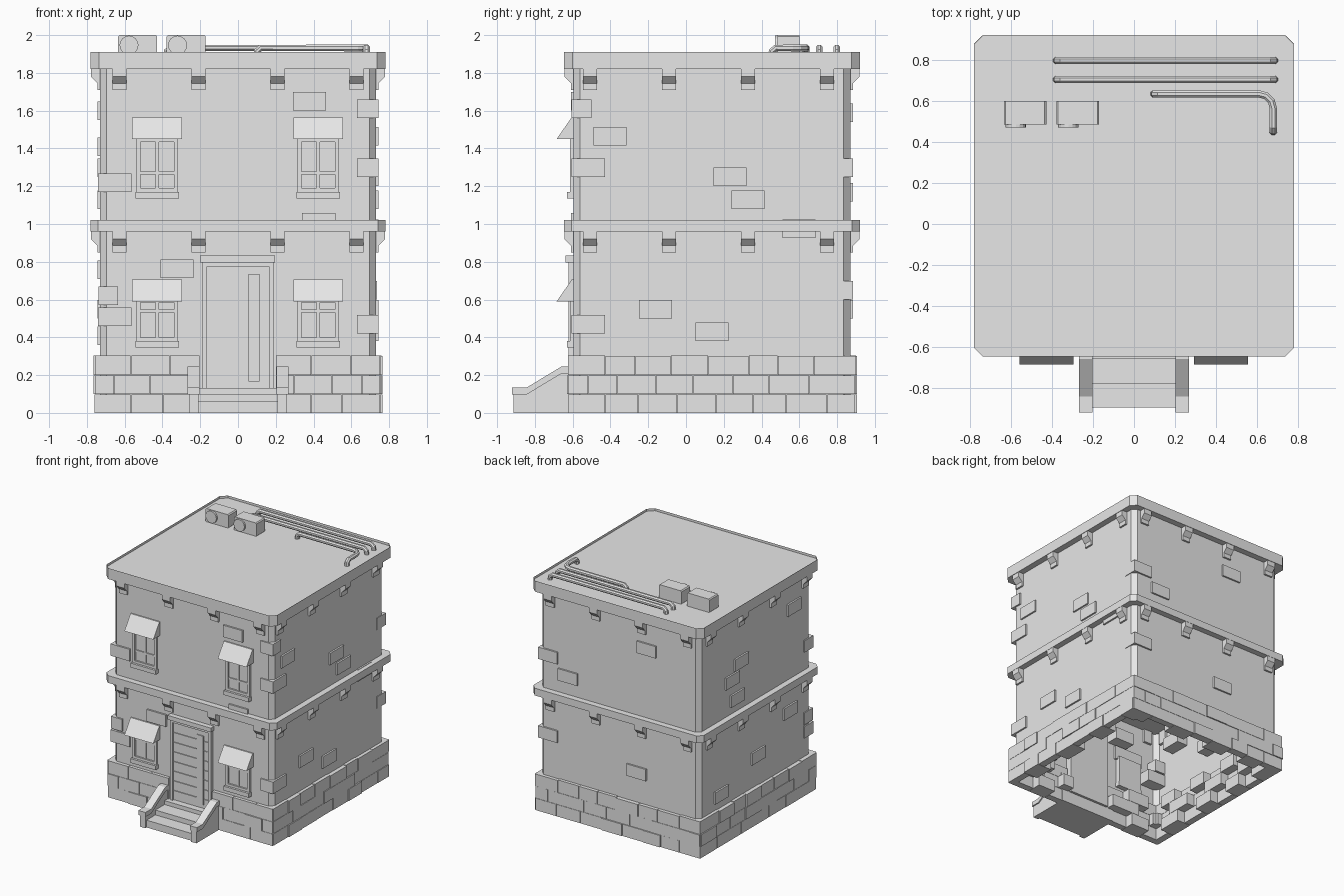
import bpy, bmesh, math, random
from mathutils import Vector

random.seed(4)
if "Cube" in bpy.data.objects:
    bpy.data.objects.remove(bpy.data.objects["Cube"], do_unlink=True)

stone = bpy.data.materials.new("plain_grey")
stone.use_nodes = True
GREY = (0.8, 0.8, 0.8, 1)
stone.diffuse_color = GREY
stone.node_tree.nodes["Principled BSDF"].inputs["Base Color"].default_value = GREY

# Wall planes
WX, FRONT, BACK = 0.73, -0.595, 0.87


def finish(bm, name):
    bmesh.ops.recalc_face_normals(bm, faces=bm.faces)
    mesh = bpy.data.meshes.new(name)
    bm.to_mesh(mesh)
    bm.free()
    mesh.materials.append(stone)
    obj = bpy.data.objects.new(name, mesh)
    bpy.context.collection.objects.link(obj)
    return obj


def loft(bm, ring_a, ring_b, cap_a=True, cap_b=True):
    """Solid between two matching rings; returns the second cap."""
    a = [bm.verts.new(p) for p in ring_a]
    b = [bm.verts.new(p) for p in ring_b]
    n = len(a)
    for i in range(n):
        j = (i + 1) % n
        bm.faces.new((a[i], a[j], b[j], b[i]))
    if cap_a:
        bm.faces.new(a[::-1])
    return bm.faces.new(b) if cap_b else None


def box(bm, x0, x1, y0, y1, z0, z1):
    ring = [(x0, y0), (x1, y0), (x1, y1), (x0, y1)]
    loft(bm, [(x, y, z0) for x, y in ring], [(x, y, z1) for x, y in ring])


def extrude_x(bm, profile, x0, x1):
    loft(bm, [(x0, y, z) for y, z in profile], [(x1, y, z) for y, z in profile])


def outline(out, c):
    """Building footprint with cut corners, grown by out."""
    x, y0, y1 = WX + out, FRONT - out, BACK + out
    return [(-x + c, y0), (x - c, y0), (x, y0 + c), (x, y1 - c),
            (x - c, y1), (-x + c, y1), (-x, y1 - c), (-x, y0 + c)]


def storey(name, out, c, z0, z1, bottom=True, top=True):
    bm = bmesh.new()
    ring = outline(out, c)
    cap = loft(bm, [(x, y, z0) for x, y in ring], [(x, y, z1) for x, y in ring], bottom, top)
    return bm, cap


def place(side, u, out, z):
    """Point on a wall: u along it, out away from it."""
    return {"front": (u, FRONT - out, z), "back": (u, BACK + out, z),
            "right": (WX + out, u, z), "left": (-WX - out, u, z)}[side]


def brick(bm, side, u0, u1, z0, z1, out, depth=0.1):
    corners = [(u0, z0), (u1, z0), (u1, z1), (u0, z1)]
    loft(bm, [place(side, u, -depth, z) for u, z in corners],
         [place(side, u, out, z) for u, z in corners])


# Walls, open underneath, with a ledge between the storeys
for name, z0, z1 in (("lower_walls", 0, 0.97), ("upper_walls", 1.01, 1.83)):
    bm, _ = storey(name, 0, 0.035, z0, z1, False, False)
    finish(bm, name)
bm, _ = storey("middle_ledge", 0.05, 0.04, 0.96, 1.02)
finish(bm, "middle_ledge")

# Roof slab with a raised rim
bm, cap = storey("roof_slab", 0.052, 0.045, 1.82, 1.91)
bmesh.ops.inset_region(bm, faces=[cap], thickness=0.033)
bmesh.ops.translate(bm, verts=cap.verts, vec=(0, 0, -0.02))
finish(bm, "roof_slab")

# Brackets under both ledges
PROFILE = [(-0.02, 0), (0.048, 0), (0.048, -0.04), (0.015, -0.075), (0.015, -0.11), (-0.02, -0.11)]
for name, top in (("lower_brackets", 0.96), ("upper_brackets", 1.82)):
    bm = bmesh.new()
    for side in ("front", "back", "left", "right"):
        mid = 0 if side in ("front", "back") else 0.12
        for i in range(4):
            u = mid + (i - 1.5) * 0.418
            loft(bm, [place(side, u - 0.037, o, top + z) for o, z in PROFILE],
                 [place(side, u + 0.037, o, top + z) for o, z in PROFILE])
    finish(bm, name)

# Plinth: three staggered courses of bricks
bm = bmesh.new()
spans = [("front", -0.755, -0.2), ("front", 0.2, 0.755), ("back", -0.755, 0.755),
         ("left", -0.615, 0.89), ("right", -0.615, 0.89)]
for side, start, end in spans:
    for row in range(3):
        u = start
        length = 0.1 if row == 1 else 0.19
        k = row
        while u < end - 0.01:
            stop = u + length
            if end - stop < 0.07:
                stop = end
            out = 0.026 + random.choice((0, 0, 0.003, 0.008))
            top = row * 0.1 + 0.1 + (random.choice((0, 0.004)) if row == 2 else -0.002)
            brick(bm, side, u, stop - 0.003, row * 0.1, top, out, 0.1 if k % 2 else 0.03)
            u = stop
            length = random.uniform(0.15, 0.22)
            k += 1
finish(bm, "plinth_bricks")

# Single bricks standing proud of the walls: left/lower corner of each
LOOSE = {
    "front": [(0.29, 1.6), (0.34, 0.96), (-0.41, 0.715), (-0.74, 1.17), (-0.74, 0.46)],
    "right": [(-0.49, 1.415), (-0.605, 1.25), (0.145, 1.2), (0.24, 1.08), (0.51, 0.925),
              (-0.25, 0.5), (0.05, 0.38), (-0.605, 0.42)],
    "back": [(-0.34, 1.54), (0.38, 1.12), (-0.25, 0.5), (0.56, 1.25), (0.56, 0.6)],
    "left": [(0.24, 1.36), (0.36, 1.25), (0.29, 1.08), (0.02, 0.5), (-0.45, 1.55),
             (-0.4, 0.71), (0.5, 0.36)],
}
bm = bmesh.new()
for side, spots in LOOSE.items():
    for u, z in spots:
        brick(bm, side, u, u + 0.175, z, z + 0.098, 0.014)
brick(bm, "front", -0.738, -0.635, 0.57, 0.67, 0.014)
brick(bm, "right", -0.605, -0.5, 1.56, 1.658, 0.014)
finish(bm, "loose_bricks")


# Windows: frame, glazing bars, sill and sloping awning
def window(name, cx, sill, head, bar):
    bm = bmesh.new()
    y_in, y_out = FRONT + 0.04, FRONT - 0.018
    for s in (-1, 1):
        edge = sorted((cx + s * 0.11, cx + s * 0.088))
        box(bm, *edge, y_in, y_out, sill, head)
    box(bm, cx - 0.11, cx + 0.11, y_in, y_out, head - 0.025, head)
    box(bm, cx - 0.11, cx + 0.11, y_in, y_out, sill, sill + 0.055)
    box(bm, cx - 0.009, cx + 0.009, y_in, y_out + 0.006, sill, head)
    box(bm, cx - 0.09, cx + 0.09, y_in, y_out + 0.006, bar - 0.008, bar + 0.008)
    box(bm, cx - 0.09, cx + 0.09, y_in, FRONT - 0.004, sill, head)
    finish(bm, name + "_frame")
    bm = bmesh.new()
    box(bm, cx - 0.115, cx + 0.115, y_in, FRONT - 0.036, sill, sill + 0.035)
    finish(bm, name + "_sill")
    bm = bmesh.new()
    z = head - 0.01 if sill > 1 else head - 0.02
    extrude_x(bm, [(FRONT + 0.02, z), (FRONT - 0.09, z), (FRONT - 0.01, z + 0.115),
                   (FRONT + 0.02, z + 0.115)], cx - 0.132, cx + 0.132)
    finish(bm, name + "_awning")


for side, cx in (("right", -0.428), ("left", 0.425)):
    window("upper_" + side + "_window", cx, 1.135, 1.46, 1.27)
    window("lower_" + side + "_window", cx, 0.345, 0.61, 0.54)

# Door with planks, frame and long handle plate
bm = bmesh.new()
box(bm, -0.17, 0.17, -0.54, -0.604, 0.1, 0.78)
for i in range(8):
    z = 0.135 + i * 0.08
    box(bm, -0.163, 0.163, -0.57, -0.611, z, z + 0.075)
box(bm, 0.055, 0.115, -0.6, -0.619, 0.165, 0.735)
finish(bm, "door")
bm = bmesh.new()
for s in (-1, 1):
    box(bm, *sorted((s * 0.163, s * 0.187)), -0.54, -0.622, 0.1, 0.8)
box(bm, -0.187, 0.187, -0.54, -0.622, 0.775, 0.8)
box(bm, -0.2, 0.197, -0.54, -0.637, 0.797, 0.832)
finish(bm, "door_frame")

# Steps and their sloping side walls
bm = bmesh.new()
extrude_x(bm, [(-0.56, 0), (-0.895, 0), (-0.895, 0.06), (-0.78, 0.06), (-0.78, 0.1),
               (-0.66, 0.1), (-0.66, 0.132), (-0.56, 0.132)], -0.215, 0.215)
finish(bm, "front_steps")
CAP = [(-0.92, 0.135), (-0.842, 0.135), (-0.66, 0.245), (-0.56, 0.245)]
for side, s in (("right", -1), ("left", 1)):
    bm = bmesh.new()
    lower = [(y, z - 0.037) for y, z in CAP]
    extrude_x(bm, CAP + lower[::-1], s * 0.203, s * 0.268)
    extrude_x(bm, [(-0.912, 0), (-0.912, 0.11)] + [(y, z - 0.02) for y, z in CAP[1:]]
              + [(-0.56, 0)], s * 0.21, s * 0.258)
    finish(bm, side + "_step_wall")

# Rooftop cooling units with round fan covers
for name, x in (("first", -0.635), ("second", -0.378)):
    bm = bmesh.new()
    box(bm, x, x + 0.207, 0.485, 0.6, 1.885, 2.0)
    bmesh.ops.recalc_face_normals(bm, faces=bm.faces)
    uprights = [e for e in bm.edges if abs(e.verts[0].co.y - e.verts[1].co.y) > 0.1]
    bmesh.ops.bevel(bm, geom=uprights, offset=0.008, segments=1, affect='EDGES')
    ring = [(x + 0.058 + 0.05 * math.cos(t * math.pi / 8), 1.947 + 0.05 * math.sin(t * math.pi / 8))
            for t in range(16)]
    loft(bm, [(a, 0.49, z) for a, z in ring], [(a, 0.47, z) for a, z in ring])
    finish(bm, name + "_cooling_unit")


# Rooftop pipes, turning down into the roof at both ends
def pipe(name, path, radius=0.019, sides=8):
    pts = [Vector(p) for p in path]
    rings = []
    for i, p in enumerate(pts):
        before = (p - pts[i - 1]).normalized() if i else (pts[1] - p).normalized()
        after = (pts[i + 1] - p).normalized() if i < len(pts) - 1 else before
        tangent = (before + after).normalized()
        flat = Vector((tangent.y, -tangent.x, 0)).normalized()
        up = flat.cross(tangent)
        turn = [(k + 0.5) * math.tau / sides for k in range(sides)]
        rings.append([p + radius * (flat * math.cos(t) + up * math.sin(t)) for t in turn])
    bm = bmesh.new()
    for i in range(len(rings) - 1):
        loft(bm, rings[i], rings[i + 1], i == 0, i == len(rings) - 2)
    finish(bm, name)


LOW, MID, HIGH = 1.885, 1.915, 1.932
for name, y in (("back_pipe", 0.798), ("middle_pipe", 0.705)):
    pipe(name, [(-0.378, y, LOW), (-0.375, y, MID), (-0.355, y, HIGH),
                (0.66, y, HIGH), (0.682, y, MID), (0.685, y, LOW)])
bend = [(0.61 + 0.07 * math.sin(t), 0.565 + 0.07 * math.cos(t), HIGH)
        for t in (0, math.pi / 6, math.pi / 3, math.pi / 2)]
pipe("bent_pipe", [(0.098, 0.635, LOW), (0.101, 0.635, MID), (0.12, 0.635, HIGH)] + bend
     + [(0.68, 0.475, HIGH), (0.68, 0.455, MID), (0.68, 0.452, LOW)])
